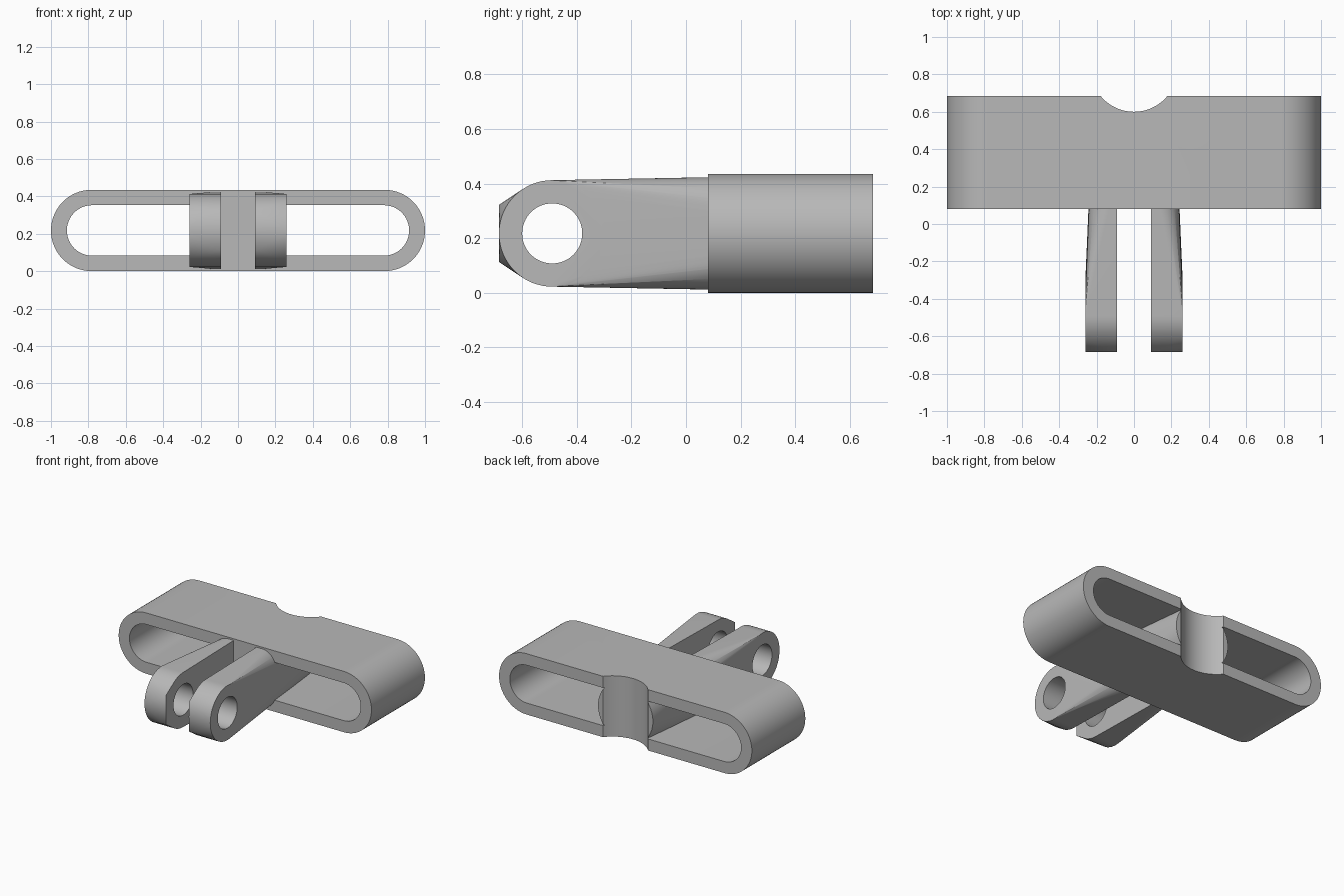
import bpy, bmesh
from math import sin, cos, pi, radians
from mathutils import Vector

cube = bpy.data.objects.get("Cube")
if cube:
    bpy.data.objects.remove(cube, do_unlink=True)

MID = 0.2175          # height of the centre line
FRONT, BACK = 0.08, 0.684

grey = bpy.data.materials.new("light_grey")
grey.use_nodes = True
grey.diffuse_color = (0.48, 0.48, 0.48, 1)
grey.node_tree.nodes["Principled BSDF"].inputs["Base Color"].default_value = (0.48, 0.48, 0.48, 1)


def finish(name, bm):
    bmesh.ops.recalc_face_normals(bm, faces=bm.faces)
    mesh = bpy.data.meshes.new(name)
    bm.to_mesh(mesh)
    bm.free()
    mesh.materials.append(grey)
    obj = bpy.data.objects.new(name, mesh)
    bpy.context.collection.objects.link(obj)
    return obj


def prism(name, points, offset):
    """Extrude a closed outline along a vector."""
    bm = bmesh.new()
    face = bm.faces.new([bm.verts.new(p) for p in points])
    new = bmesh.ops.extrude_face_region(bm, geom=[face])["geom"]
    bmesh.ops.translate(bm, vec=Vector(offset),
                        verts=[v for v in new if isinstance(v, bmesh.types.BMVert)])
    return finish(name, bm)


def circle(radius, n=64):
    return [(radius * cos(2 * pi * i / n), radius * sin(2 * pi * i / n)) for i in range(n)]


def stadium(half_width, radius, y, n=32):
    """Slot-shaped outline in the xz plane."""
    pts = []
    for side in (1, -1):
        for i in range(n + 1):
            a = -pi / 2 + pi * i / n
            pts.append((side * (half_width - radius + radius * cos(a)), y, MID + side * radius * sin(a)))
    return pts


def boolean(obj, other, operation):
    """Combine two solids and discard the second."""
    mod = obj.modifiers.new(operation.lower(), "BOOLEAN")
    mod.operation, mod.solver, mod.object = operation, "EXACT", other
    bpy.context.view_layer.update()
    result = bpy.data.meshes.new_from_object(
        obj.evaluated_get(bpy.context.evaluated_depsgraph_get()))
    obj.modifiers.clear()
    obj.data = result
    bpy.data.objects.remove(other, do_unlink=True)


# Flat hollow sleeve with rounded ends
sleeve = prism("sleeve_clamp", stadium(1.0, MID, FRONT), (0, BACK - FRONT, 0))
opening = prism("opening", stadium(0.915, 0.135, FRONT - 0.1), (0, 1, 0))
boolean(sleeve, opening, "DIFFERENCE")

# Centre body: wide round nose lofted into a round back end
bm = bmesh.new()
for x in (-0.26, 0.26):
    for y, z in circle(0.195):
        bm.verts.new((x, y - 0.49, z + MID))
for x, z in circle(0.217):
    bm.verts.new((x, BACK, z + MID))
for x in (-0.09, 0.09):
    for z in (-0.105, 0.105):
        bm.verts.new((x, -0.684, MID + z))
hull = bmesh.ops.convex_hull(bm, input=bm.verts)
bmesh.ops.delete(bm, geom=list({v for v in hull["geom_interior"] if isinstance(v, bmesh.types.BMVert)}),
                 context="VERTS")
bmesh.ops.dissolve_limit(bm, angle_limit=radians(0.1), verts=bm.verts, edges=bm.edges)
body = finish("hinge_body", bm)

# Pivot hole through both prongs
hole = prism("pivot_hole", [(-0.5, y - 0.49, z + MID) for y, z in circle(0.11)], (1, 0, 0))
boolean(body, hole, "DIFFERENCE")

# Slot that separates the prongs
slot = prism("slot", [(x, y, -0.2) for x, y in
                      ((-0.09, -1), (0.09, -1), (0.09, FRONT), (-0.09, FRONT))], (0, 0, 1))
boolean(body, slot, "DIFFERENCE")

# Join the parts, then cut the concave seat in the back
boolean(sleeve, body, "UNION")
seat = prism("round_seat", [(x, y + 0.831, -0.2) for x, y in circle(0.231, 96)], (0, 0, 1))
boolean(sleeve, seat, "DIFFERENCE")

# Smooth rounded surfaces, keep edges sharp
bpy.ops.object.select_all(action="DESELECT")
sleeve.select_set(True)
bpy.context.view_layer.objects.active = sleeve
bpy.ops.object.shade_smooth_by_angle(angle=radians(25))
